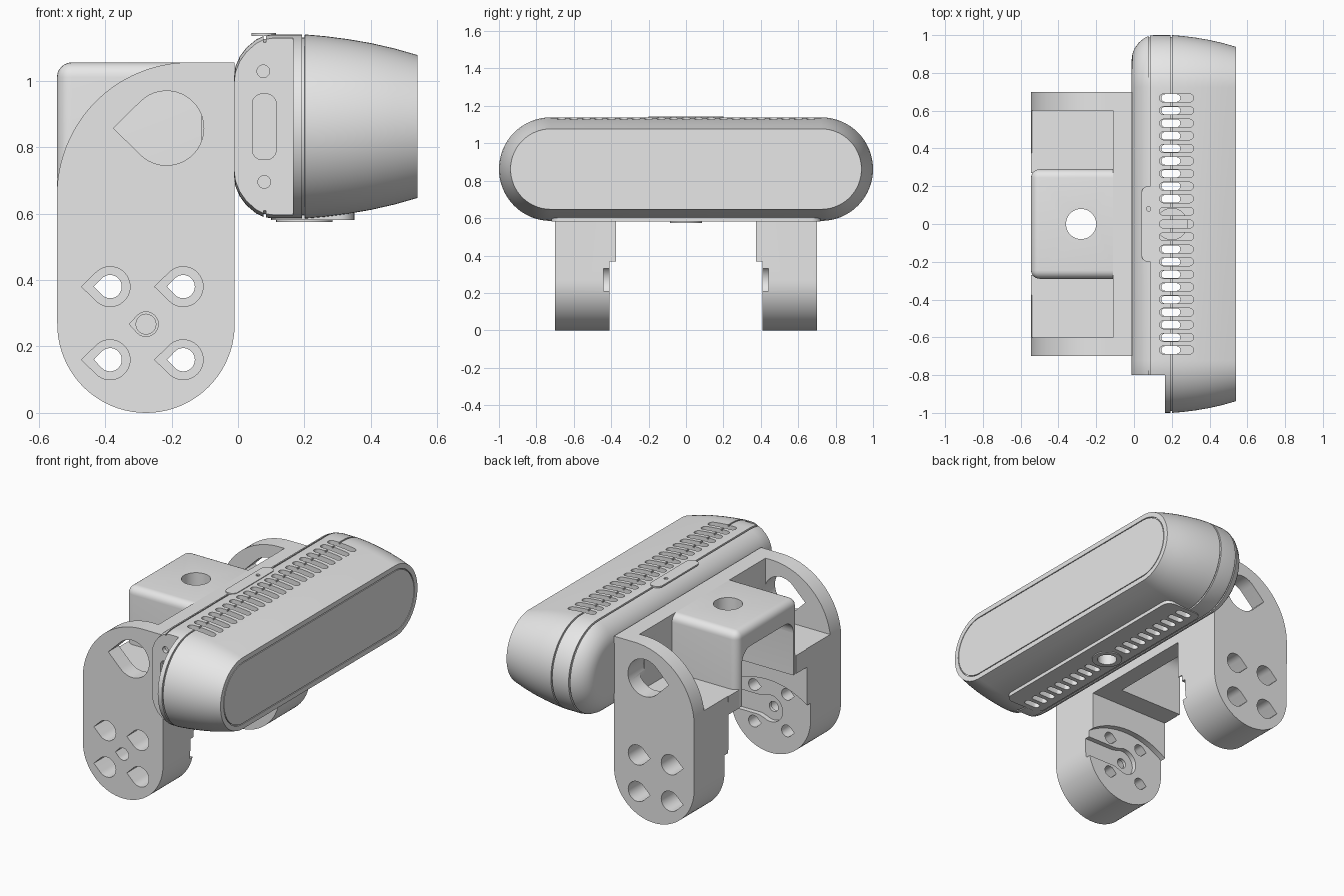
import bpy, bmesh
from math import sin, cos, radians, acos, degrees
from mathutils import Vector

if "Cube" in bpy.data.objects:
    bpy.data.objects.remove(bpy.data.objects["Cube"])

grey = bpy.data.materials.new("plain_grey")
grey.use_nodes = True
grey.diffuse_color = (0.8, 0.8, 0.8, 1)
grey.node_tree.nodes["Principled BSDF"].inputs["Base Color"].default_value = (0.8, 0.8, 0.8, 1)


def make(name, bm):
    bmesh.ops.recalc_face_normals(bm, faces=bm.faces)
    mesh = bpy.data.meshes.new(name)
    bm.to_mesh(mesh)
    bm.free()
    mesh.materials.append(grey)
    obj = bpy.data.objects.new(name, mesh)
    bpy.context.collection.objects.link(obj)
    return obj


def arc(cx, cy, r, a0, a1, n=24):
    return [(cx + r * cos(radians(a0 + (a1 - a0) * i / n)),
             cy + r * sin(radians(a0 + (a1 - a0) * i / n))) for i in range(n + 1)]


def circle(cx, cy, r, n=40):
    return arc(cx, cy, r, 0, 360, n)[:-1]


def rect(x0, x1, y0, y1):
    return [(x0, y0), (x1, y0), (x1, y1), (x0, y1)]


def rounded(x0, x1, y0, y1, r, n=8):
    return (arc(x1 - r, y1 - r, r, 0, 90, n) + arc(x0 + r, y1 - r, r, 90, 180, n)
            + arc(x0 + r, y0 + r, r, 180, 270, n) + arc(x1 - r, y0 + r, r, 270, 360, n))


def drop(cx, cz, r, tip):
    """Teardrop outline pointing towards -x."""
    a = degrees(acos(r / tip))
    return [(cx - tip, cz)] + arc(cx, cz, r, a - 180, 180 - a, 32)


def prism(name, outlines, axis, lo, hi):
    """Extrude outlines along x (y,z), y (x,z) or z (x,y)."""
    place = {"x": lambda p, t: (t, *p), "y": lambda p, t: (p[0], t, p[1]),
             "z": lambda p, t: (*p, t)}[axis]
    bm = bmesh.new()
    for outline in outlines:
        base = [bm.verts.new(place(p, lo)) for p in outline]
        top = [bm.verts.new(place(p, hi)) for p in outline]
        bm.faces.new(base)
        bm.faces.new(top)
        for i in range(len(base)):
            j = (i + 1) % len(base)
            bm.faces.new((base[i], base[j], top[j], top[i]))
    return make(name, bm)


def cut(obj, outlines, axis, lo, hi):
    cutter = prism("cutter", outlines, axis, min(lo, hi), max(lo, hi))
    mod = obj.modifiers.new("cut", "BOOLEAN")
    mod.operation, mod.solver, mod.object = "DIFFERENCE", "EXACT", cutter
    bpy.context.view_layer.objects.active = obj
    bpy.ops.object.modifier_apply(modifier=mod.name)
    bpy.data.objects.remove(cutter)


# Bracket legs, mirrored across y
LEG_X, LEG_Z = -0.277, 0.267
leg_outline = (arc(LEG_X, LEG_Z, 0.267, 180, 360, 40) + [(-0.01, 1.055)]
               + arc(-0.145, 0.655, 0.4, 90, 180, 32))
screws = [(x, z) for x in (-0.385, -0.165) for z in (0.16, 0.38)]
parts = []
for side, label in ((-1, "front"), (1, "back")):
    leg = prism(label + "_leg", [leg_outline], "y", min(side * 0.375, side * 0.7),
                max(side * 0.375, side * 0.7))
    # pocket above the shelf, motor recess and arm slot on the inner face
    cut(leg, [rect(-0.7, -0.11, 0.71, 1.2)], "y", side * 0.3, side * 0.6)
    cut(leg, [circle(LEG_X, -0.005, 0.46, 96)], "y", side * 0.3, side * 0.41)
    cut(leg, [[(0.1, 0.21), (0.1, 0.33), (-0.2, 0.33)]
              + arc(LEG_X, LEG_Z, 0.08, 60, 300, 20) + [(-0.2, 0.21)]],
        "y", side * 0.35, side * 0.44)
    # access hole and screw holes
    cut(leg, [drop(-0.215, 0.857, 0.112, 0.16)], "y", side * 0.55, side * 0.8)
    cut(leg, [drop(x, z, 0.06, 0.086) for x, z in screws], "y", side * 0.5, side * 0.8)
    cut(leg, [drop(x, z, 0.035, 0.049) for x, z in screws], "y", side * 0.3, side * 0.8)
    if side < 0:
        cut(leg, [drop(LEG_X, LEG_Z, 0.037, 0.05)], "y", -0.8, -0.46)
    cut(leg, [circle(LEG_X, LEG_Z, 0.03, 24)], "y", side * 0.3, side * 0.47)
    shelf = prism(label + "_shelf", [rect(-0.545, -0.11, 0.6, 0.71)], "y",
                  min(side * 0.27, side * 0.375), max(side * 0.27, side * 0.375))
    parts += [leg, shelf]

# Wall joining the legs behind the sensor housing
parts.append(prism("bracket_wall", [rect(-0.11, -0.01, 0.6, 1.055)], "y", -0.375, 0.375))

# Hollow rounded block with a vertical bolt hole
bm = bmesh.new()
bmesh.ops.create_cube(bm, size=1)
for v in bm.verts:
    v.co = Vector((-0.3275 + v.co.x * 0.435, v.co.y * 0.58, 0.8275 + v.co.z * 0.455))
soft = []
for e in bm.edges:
    mid = (e.verts[0].co + e.verts[1].co) / 2
    if (mid.z > 1.05 and mid.x < -0.2) or (mid.x < -0.5 and abs(mid.y) > 0.2):
        soft.append(e)
bmesh.ops.bevel(bm, geom=soft, offset=0.045, segments=6, profile=0.5, affect="EDGES")
block = make("mount_block", bm)
cut(block, [rounded(-0.245, 0.245, 0.4, 0.935, 0.08)], "x", -0.7, -0.115)
cut(block, [circle(-0.28, 0, 0.08)], "z", 0.8, 1.2)
parts.append(block)

# Sensor housing: pill-shaped rings lofted along x as (x, radius)
MID_Z, HALF = 0.862, 0.723
rings = [(-0.012, 0.15), (-0.008, 0.18), (0.005, 0.21), (0.025, 0.237), (0.055, 0.262),
         (0.076, 0.272), (0.077, 0.264), (0.084, 0.264), (0.085, 0.274), (0.105, 0.277),
         (0.192, 0.277), (0.193, 0.268), (0.2, 0.268), (0.201, 0.277), (0.26, 0.272),
         (0.33, 0.263), (0.4, 0.251), (0.47, 0.235), (0.54, 0.215),
         (0.54, 0.186), (0.532, 0.186), (0.532, 0.181), (0.54, 0.181)]
bm = bmesh.new()
loops = []
for x, r in rings:
    pill = arc(HALF, MID_Z, r, -90, 90, 32) + arc(-HALF, MID_Z, r, 90, 270, 32)
    loops.append([bm.verts.new((x, y, z)) for y, z in pill])
for a, b in zip(loops, loops[1:]):
    for i in range(len(a)):
        j = (i + 1) % len(a)
        bm.faces.new((a[i], a[j], b[j], b[i]))
bm.faces.new(loops[0])
bm.faces.new(loops[-1])
housing = make("sensor_housing", bm)

# Connector end, port and its two screws
cut(housing, [rect(-0.2, 0.165, 0.4, 1.3)], "y", -1.2, -0.8)
cut(housing, [rounded(0.043, 0.115, 0.762, 0.96, 0.03), circle(0.076, 1.028, 0.019, 24),
              circle(0.079, 0.695, 0.019, 24)], "y", -0.9, -0.775)

# Inner cavity and vents
cut(housing, [rect(0.125, 0.4, 0.65, 1.07)], "y", -0.72, 0.72)
rows = [(i - 10) * 0.0667 for i in range(21)]
cut(housing, [rounded(0.135, 0.315, y - 0.021, y + 0.021, 0.02, 5) for y in rows],
    "z", 1.0, 1.3)
low_vents = [rounded(0.145, 0.245, y - 0.02, y + 0.02, 0.019, 5) for y in rows if abs(y) > 0.12]
cut(housing, low_vents, "z", 0.5, 0.7)
cut(housing, [circle(0.2, 0, 0.06)], "z", 0.5, 0.7)

# Underside pad with vents and threaded socket
pad = prism("vent_pad", [rounded(0.1, 0.35, -0.72, 0.72, 0.05)], "z", 0.581, 0.62)
cut(pad, low_vents + [circle(0.2, 0, 0.06)], "z", 0.5, 0.7)
socket = prism("tripod_socket", [circle(0.2, 0, 0.085)], "z", 0.575, 0.76)
cut(socket, [circle(0.2, 0, 0.055)], "z", 0.5, 0.7)

# Top latch plate with a pin hole
latch = prism("latch_plate", [rounded(0.04, 0.115, -0.2, 0.2, 0.035)], "z", 1.134, 1.143)
cut(latch, [circle(0.077, 0.08, 0.012, 16)], "z", 1.1, 1.2)
parts += [housing, pad, socket, latch]

# Smooth curved walls, keep edges crisp
bpy.ops.object.select_all(action="DESELECT")
for obj in parts:
    obj.select_set(True)
bpy.context.view_layer.objects.active = housing
bpy.ops.object.shade_smooth_by_angle(angle=radians(25))
